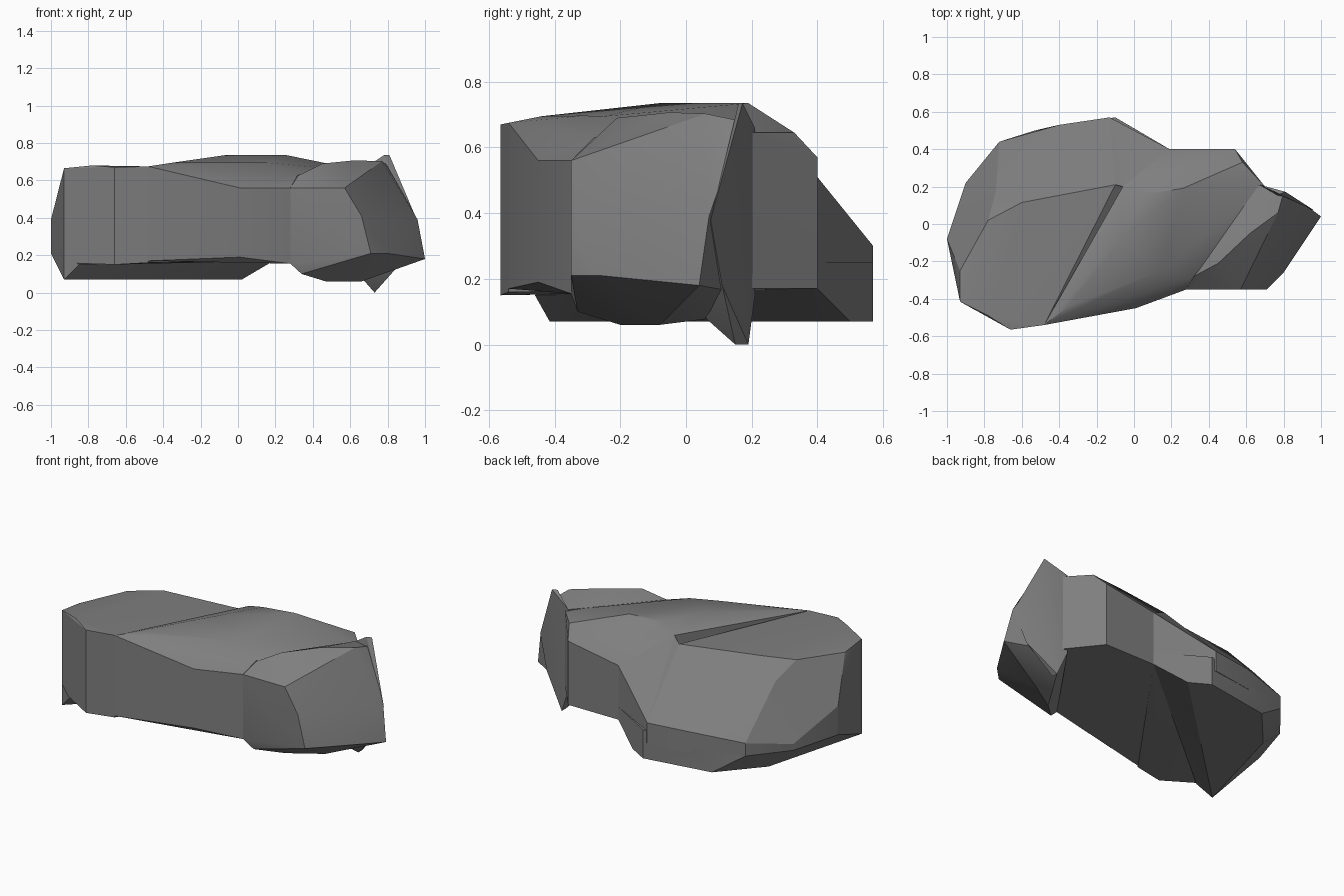
import bpy
import bmesh
import math

default_cube = bpy.data.objects.get("Cube")
if default_cube:
    bpy.data.objects.remove(default_cube, do_unlink=True)

# One plain stone colour
STONE = (0.21, 0.21, 0.21, 1)
stone_material = bpy.data.materials.new("grey_stone")
stone_material.use_nodes = True
stone_material.diffuse_color = STONE
shader = next(node for node in stone_material.node_tree.nodes
              if node.type == 'BSDF_PRINCIPLED')
shader.inputs["Base Color"].default_value = STONE
shader.inputs["Roughness"].default_value = 0.9


def pillar(x, y, *heights):
    """Corner points stacked at one place, one for each height."""
    return [(x, y, height) for height in heights]


def chiselled_block(name, *corner_groups):
    """Wrap the corner points in a convex, flat-sided chunk of stone."""
    shape = bmesh.new()
    for group in corner_groups:
        for corner in group:
            shape.verts.new(corner)
    hull = bmesh.ops.convex_hull(shape, input=shape.verts[:])
    # Drop the corners that ended up inside the chunk
    unused = {item for item in hull["geom_interior"] + hull["geom_unused"]
              if isinstance(item, bmesh.types.BMVert)}
    bmesh.ops.delete(shape, geom=list(unused), context='VERTS')
    # Merge nearly flat triangles into broad chiselled faces
    bmesh.ops.dissolve_limit(shape, angle_limit=math.radians(2),
                             verts=shape.verts[:], edges=shape.edges[:])
    bmesh.ops.recalc_face_normals(shape, faces=shape.faces[:])
    mesh = bpy.data.meshes.new(name)
    shape.to_mesh(mesh)
    shape.free()
    mesh.materials.append(stone_material)
    block = bpy.data.objects.new(name, mesh)
    bpy.context.collection.objects.link(block)
    bpy.ops.object.select_all(action='DESELECT')
    block.select_set(True)
    bpy.context.view_layer.objects.active = block
    bpy.ops.object.shade_smooth_by_angle(angle=math.radians(25))
    return block


# Broad low end: nearly flat top with a long slope at the back
chiselled_block(
    "broad_end",
    pillar(-.66, -.565, .15, .67),
    pillar(-.93, -.415, .16, .665),
    pillar(-.93, -.25, .645),
    pillar(-.78, -.49, .68),
    pillar(-.48, -.54, .16, .675),
    pillar(-1, -.08, .21, .39),
    pillar(-.9, .22, .2, .24),
    pillar(-.78, .02, .66),
    pillar(-.74, .17, .57),
    pillar(-.6, .115, .675),
    pillar(-.36, .14, .66),
    pillar(-.1, .21, .65),
    pillar(-.72, .44, .2, .28),
    pillar(-.4, .53, .17, .3),
    pillar(-.13, .57, .17, .3),
    pillar(.19, .4, .17, .51),
)

# Wedge hanging below the broad end, with a steep diagonal side
chiselled_block(
    "underside_wedge",
    pillar(-.93, -.415, .07, .2),
    pillar(-.85, -.46, .15),
    pillar(-1, -.08, .21),
    pillar(-.9, .22, .2),
    pillar(-.72, .44, .2),
    pillar(-.4, .53, .2),
    pillar(-.75, .25, .07),
    pillar(-.53, .5, .07),
    pillar(-.1, .57, .07, .25),
    pillar(.02, .5, .07),
    pillar(.19, .4, .17, .25),
)

# Raised middle: stepped above the broad end, highest along its centre
chiselled_block(
    "raised_middle",
    pillar(-.48, -.54, .17, .675),
    pillar(-.35, -.44, .695),
    pillar(-.07, -.08, .735),
    pillar(0, -.31, .697),
    pillar(.15, -.25, .695),
    pillar(.32, -.28, .63),
    pillar(-.06, .2, .2, .69),
    pillar(.06, .16, .73),
    pillar(.26, .19, .735),
    pillar(.58, .33, .645),
    pillar(.54, .4, .17, .57),
    pillar(.19, .4, .17, .51),
    pillar(.7, .2, .17, .645),
    pillar(.01, -.45, .19, .56),
    pillar(.28, -.35, .155, .56),
    pillar(-.2, -.49, .21),
)

# Back slope: carries the long slope up to the top of the raised middle
chiselled_block(
    "back_slope",
    pillar(-.13, .57, .2, .3),
    pillar(.19, .4, .2, .51),
    pillar(-.1, .21, .2, .65),
    pillar(-.06, .2, .69),
    pillar(.06, .16, .2, .73),
)

# Narrow end: front corner cut away, flat along the top
chiselled_block(
    "narrow_end",
    pillar(.28, -.35, .155, .56),
    pillar(.34, -.33, .1),
    pillar(.32, -.28, .625),
    pillar(.45, -.21, .69),
    pillar(.62, -.05, .707),
    pillar(.77, .06, .703),
    pillar(.8, .17, .68),
    pillar(.67, .21, .15, .66),
    pillar(.57, -.35, .56),
    pillar(.66, -.35, .41),
    pillar(.71, -.35, .21),
    pillar(.8, -.26, .21),
    pillar(.96, .07, .39),
    pillar(1, .04, .18),
    pillar(.47, -.2, .06),
    pillar(.66, -.08, .06),
    pillar(.64, .08, .08),
)

# Side fin: leaning slab that runs down to a low point
chiselled_block(
    "side_fin",
    pillar(.73, .15, 0),
    pillar(.73, .19, 0),
    pillar(.67, .21, .15, .66),
    pillar(.66, .06, .08),
    pillar(.89, .11, .18),
    pillar(.96, .075, .38),
    pillar(.78, .16, .735),
    pillar(.81, .172, .735),
)
